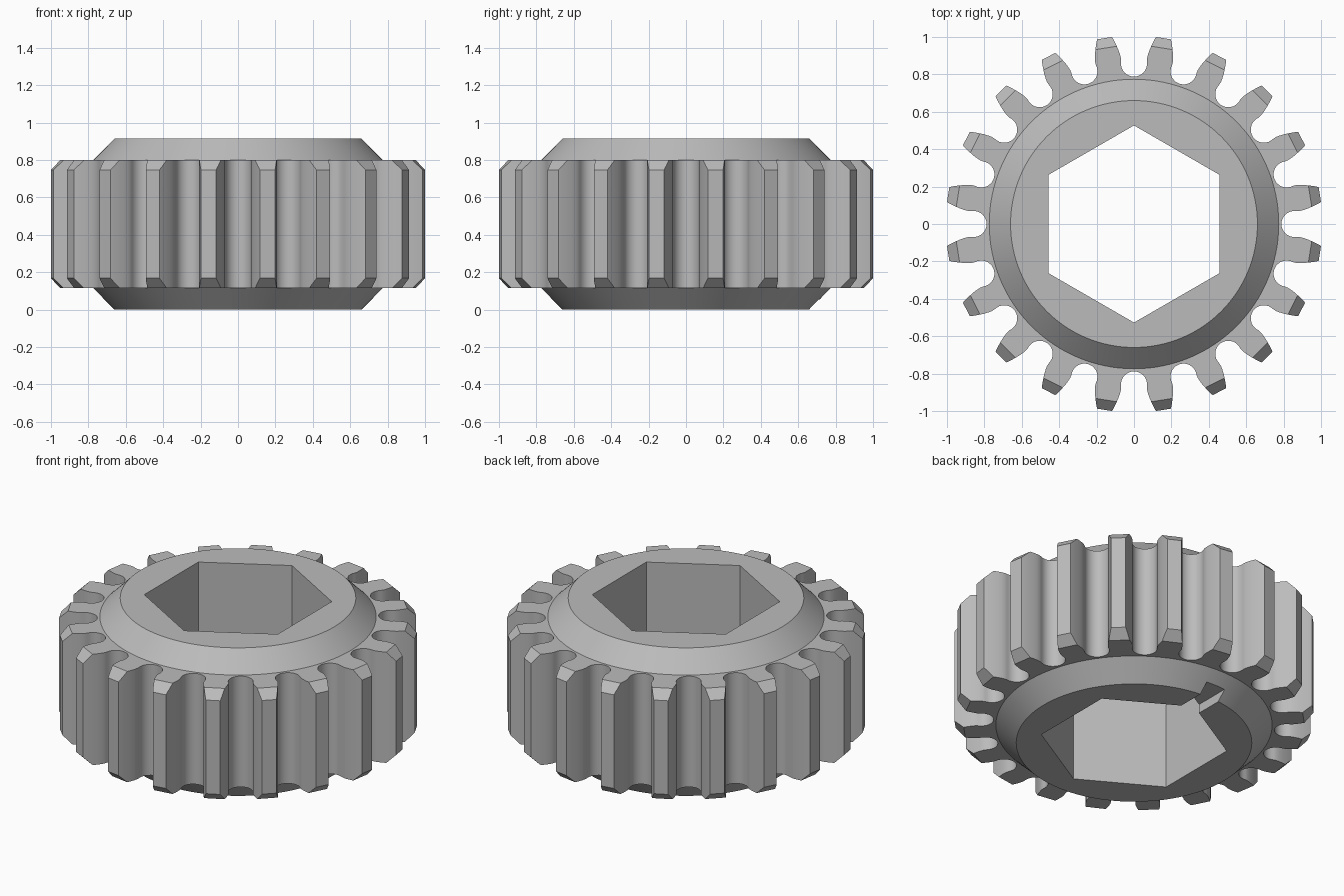
import bpy, bmesh
from math import sin, cos, pi, radians

cube = bpy.data.objects.get("Cube")
if cube:
    bpy.data.objects.remove(cube, do_unlink=True)

TEETH = 20
STEP = 2 * pi / TEETH
HEIGHT = 0.915
GEAR_LOW, GEAR_HIGH = 0.115, 0.80

steel = bpy.data.materials.new("grey steel")
steel.use_nodes = True
GREY = (0.50, 0.50, 0.50, 1)
steel.diffuse_color = GREY
steel.node_tree.nodes["Principled BSDF"].inputs["Base Color"].default_value = GREY


def make_object(name, bm):
    bmesh.ops.recalc_face_normals(bm, faces=bm.faces)
    mesh = bpy.data.meshes.new(name)
    bm.to_mesh(mesh)
    bm.free()
    mesh.materials.append(steel)
    obj = bpy.data.objects.new(name, mesh)
    bpy.context.collection.objects.link(obj)
    return obj


def loft(name, rings):
    """Solid skinned through equal-length closed rings of points, capped at both ends."""
    bm = bmesh.new()
    loops = [[bm.verts.new(p) for p in ring] for ring in rings]
    n = len(loops[0])
    for a, b in zip(loops, loops[1:]):
        for i in range(n):
            j = (i + 1) % n
            bm.faces.new((a[i], a[j], b[j], b[i]))
    bm.faces.new(loops[0][::-1])
    bm.faces.new(loops[-1])
    return make_object(name, bm)


def lathe(name, profile, sides, start=0.0):
    return loft(name, [[(r * cos(start + 2 * pi * i / sides),
                         r * sin(start + 2 * pi * i / sides), z)
                        for i in range(sides)] for r, z in profile])


def combine(obj, tool, operation):
    """Apply a boolean and discard the tool."""
    tool.hide_render = True
    mod = obj.modifiers.new("cut", "BOOLEAN")
    mod.object, mod.operation, mod.solver = tool, operation, "EXACT"
    graph = bpy.context.evaluated_depsgraph_get()
    obj.data = bpy.data.meshes.new_from_object(obj.evaluated_get(graph))
    obj.modifiers.clear()
    bpy.data.objects.remove(tool, do_unlink=True)


# Gap between two teeth: (half width, distance from the axis), round root then curved flank
ROOT, ROOT_Y = 0.070, 0.858
half_gap = [(ROOT * sin(radians(a)), ROOT_Y - ROOT * cos(radians(a)))
            for a in range(0, 91, 15)]
half_gap += [(0.069, 0.872), (0.070, 0.888), (0.075, 0.907),
             (0.083, 0.93), (0.094, 0.955), (0.106, 0.98), (0.120, 1.005), (0.134, 1.03)]
gap = half_gap[:0:-1] + [(-x, y) for x, y in half_gap]

outline = []
for k in range(TEETH):
    c, s = cos(k * STEP), sin(k * STEP)
    outline += [(y * c - x * s, y * s + x * c) for x, y in
                [(-w, d) for w, d in gap]]

# Toothed ring, trimmed by a faceted blank that gives flat tips and chamfers
gear = loft("toothed_gear", [[(x, y, z) for x, y in outline]
                             for z in (GEAR_LOW, GEAR_HIGH)])
flat = 1 / cos(STEP / 2)
TIP, CHAMFER, OVER = 1.006, 0.053, 0.02
blank = lathe("chamfer_blank", [
    ((TIP - CHAMFER - OVER) * flat, GEAR_LOW - OVER),
    (TIP * flat, GEAR_LOW + CHAMFER),
    (TIP * flat, GEAR_HIGH - CHAMFER),
    ((TIP - CHAMFER - OVER) * flat, GEAR_HIGH + OVER)], TEETH)
combine(gear, blank, "INTERSECT")

# Hub with sloping collars above and below the teeth
hub = lathe("hub", [(0.66, 0), (0.774, GEAR_LOW), (0.78, GEAR_LOW + 0.01),
                    (0.78, GEAR_HIGH - 0.01), (0.774, GEAR_HIGH), (0.66, HEIGHT)], 128)
combine(gear, hub, "UNION")

# Hexagonal bore
bore = lathe("hex_bore", [(0.527, -0.1), (0.527, HEIGHT + 0.1)], 6, pi / 2)
combine(gear, bore, "DIFFERENCE")

# Keying notch in the underside, from the back corner of the bore outwards
NOTCH, DEPTH = 0.065, 0.055
notch = loft("notch", [[(-NOTCH, 0.3, z), (NOTCH, 0.3, z), (NOTCH, 0.77, z), (-NOTCH, 0.77, z)]
                       for z in (-0.1, DEPTH)])
combine(gear, notch, "DIFFERENCE")

# Smooth round surfaces, keep the machined edges crisp
bpy.ops.object.select_all(action="DESELECT")
gear.select_set(True)
bpy.context.view_layer.objects.active = gear
bpy.ops.object.shade_smooth_by_angle(angle=radians(25))
